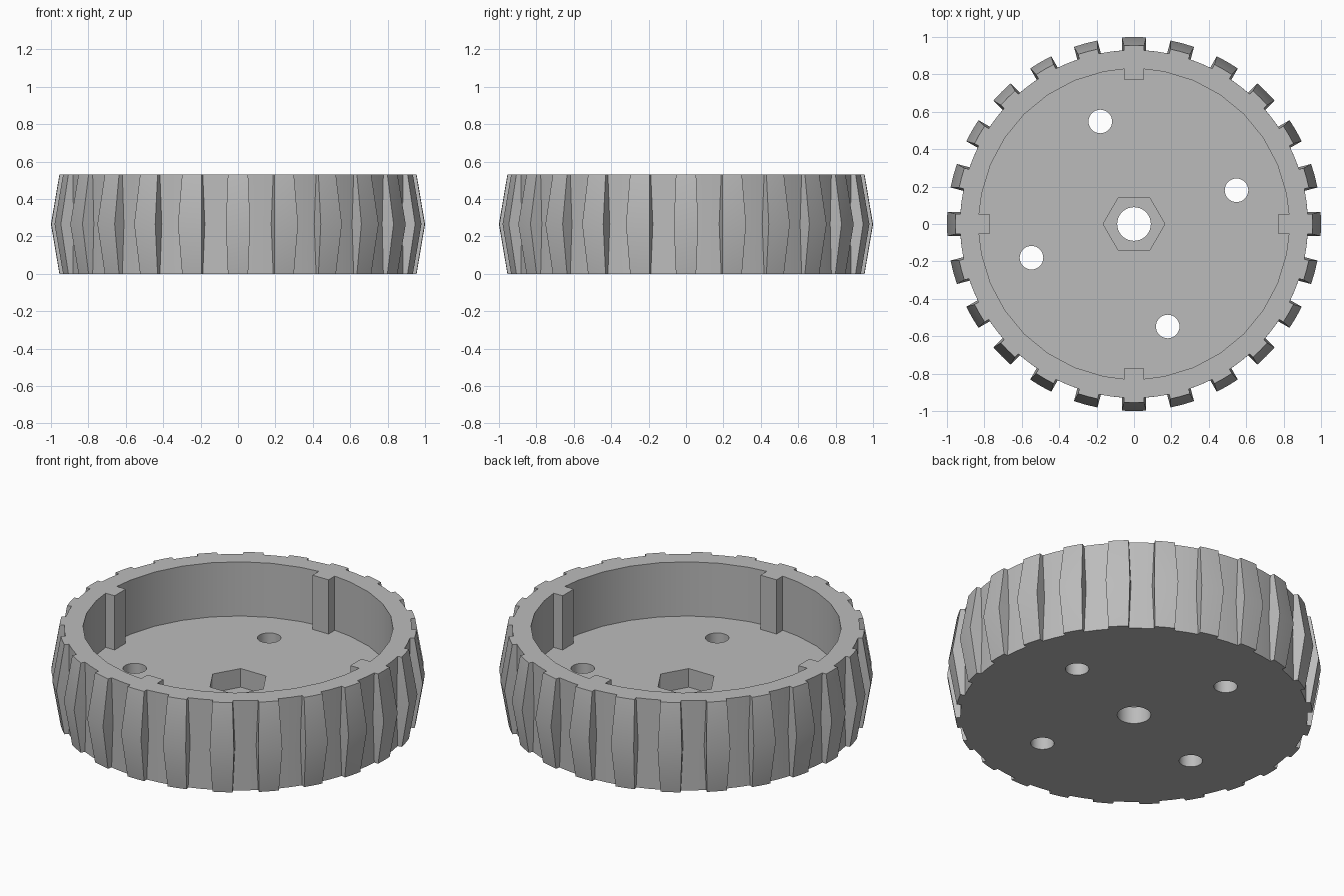
import bpy, bmesh, math
from math import sin, cos, pi, radians

if "Cube" in bpy.data.objects:
    bpy.data.objects.remove(bpy.data.objects["Cube"])

HEIGHT, FLOOR, TREADS = 0.53, 0.21, 24

grey = bpy.data.materials.new("plain grey")
grey.use_nodes = True
color = (0.5, 0.5, 0.5, 1)
grey.diffuse_color = color
grey.node_tree.nodes["Principled BSDF"].inputs["Base Color"].default_value = color


def loft(name, rings):
    """Skin equal-length rings of points and cap both ends."""
    bm = bmesh.new()
    loops = [[bm.verts.new(p) for p in ring] for ring in rings]
    n = len(loops[0])
    for low, high in zip(loops, loops[1:]):
        for i in range(n):
            j = (i + 1) % n
            bm.faces.new((low[i], low[j], high[j], high[i]))
    bm.faces.new(loops[0][::-1])
    bm.faces.new(loops[-1])
    mesh = bpy.data.meshes.new(name)
    bm.to_mesh(mesh)
    bm.free()
    mesh.materials.append(grey)
    ob = bpy.data.objects.new(name, mesh)
    bpy.context.collection.objects.link(ob)
    return ob


def turn(x, y, a):
    return x * cos(a) - y * sin(a), x * sin(a) + y * cos(a)


def circle(r, n, cx=0, cy=0):
    return [(cx + r * cos(2 * pi * i / n), cy + r * sin(2 * pi * i / n)) for i in range(n)]


def prism(name, outline, z0, z1):
    return loft(name, [[(x, y, z) for x, y in outline] for z in (z0, z1)])


# Wheel body with bulging treads around a straight rim
def tread_ring(z, tip, half):
    root, ring = 0.93, []
    step = 2 * pi / TREADS
    for i in range(TREADS):
        a = i * step
        side = math.sqrt(tip ** 2 - half ** 2)
        foot = math.sqrt(root ** 2 - half ** 2)
        pts = [(foot, -half), (side, -half), (tip, 0), (side, half), (foot, half)]
        ring += [(*turn(x, y, a), z) for x, y in pts]
        ring.append((*turn(root, 0, a + step / 2), z))
    return ring


wheel = loft("wheel", [tread_ring(0, 0.955, 0.054),
                       tread_ring(HEIGHT / 2, 1.0, 0.065),
                       tread_ring(HEIGHT, 0.955, 0.054)])

# Cavity outline that leaves four locating tabs on the wall
cavity = []
for q in range(4):
    a = q * pi / 2
    wall, tab, half = 0.83, 0.77, 0.052
    edge = math.sqrt(wall ** 2 - half ** 2)
    cavity += [turn(x, y, a) for x, y in
               ((edge, -half), (tab, -half), (tab, half), (edge, half))]
    cavity += [turn(wall, 0, a + radians(11.25 * k)) for k in range(1, 8)]

# Cavity, hex socket, axle hole and four bolt holes
cutters = [prism("cavity_cutter", cavity, FLOOR, 0.7),
           prism("hex_cutter", circle(0.165, 6), 0.1, 0.4),
           prism("axle_cutter", circle(0.09, 40), -0.1, 0.4)]
for q in range(4):
    x, y = turn(0.577, 0, radians(18.2) + q * pi / 2)
    cutters.append(prism("bolt_cutter", circle(0.063, 32, x, y), -0.1, 0.4))

bpy.context.view_layer.objects.active = wheel
for cutter in cutters:
    cutter.hide_render = True
    mod = wheel.modifiers.new("cut", 'BOOLEAN')
    mod.operation = 'DIFFERENCE'
    mod.solver = 'EXACT'
    mod.object = cutter
    bpy.ops.object.modifier_apply(modifier=mod.name)
    bpy.data.objects.remove(cutter)

# Smooth shading with sharp corners kept
bpy.ops.object.select_all(action='DESELECT')
wheel.select_set(True)
bpy.ops.object.shade_smooth_by_angle(angle=radians(30))
